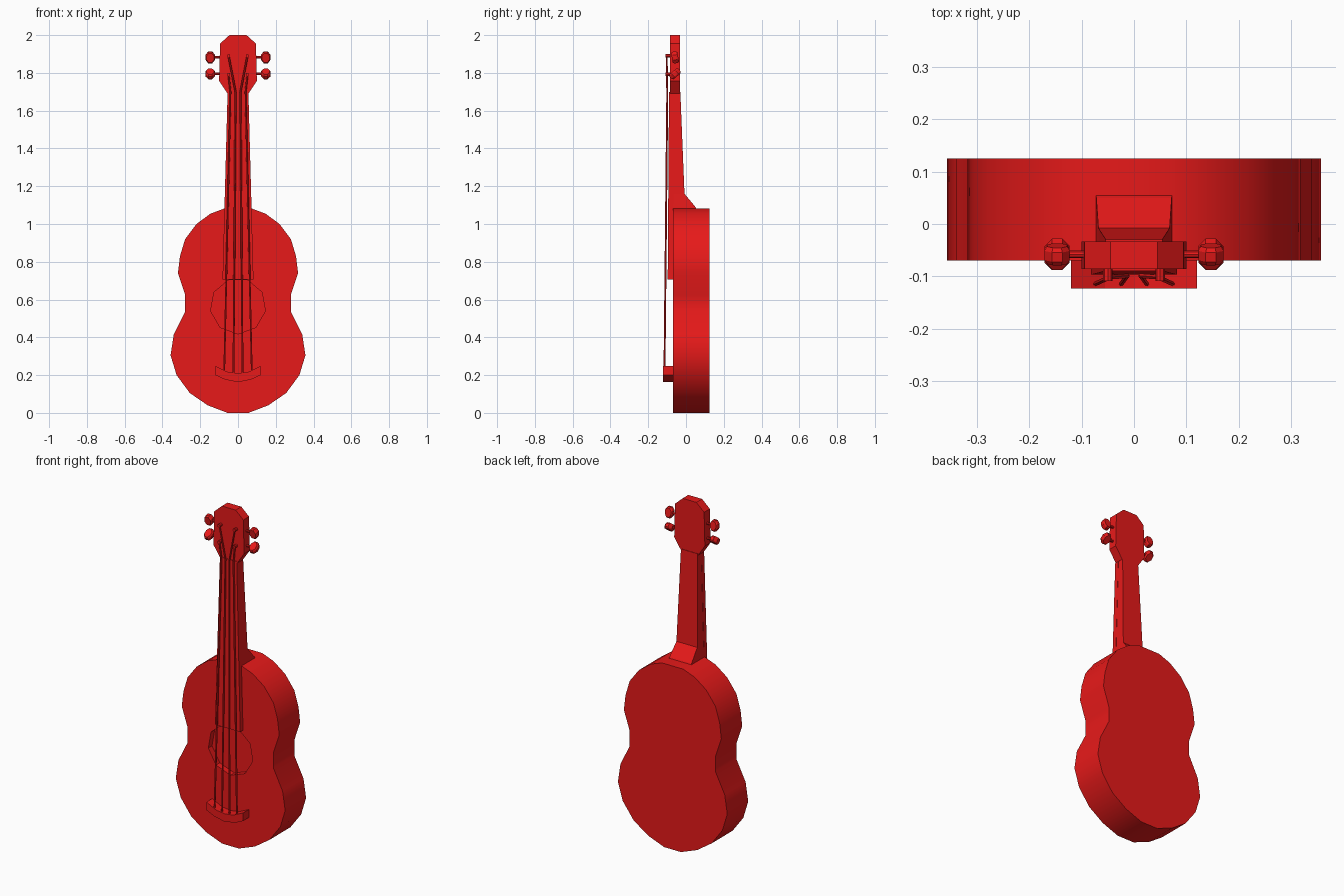
import bpy, bmesh, math
from mathutils import Vector, Matrix

if "Cube" in bpy.data.objects:
    bpy.data.objects.remove(bpy.data.objects["Cube"])

red = bpy.data.materials.new("red_paint")
red.diffuse_color = (0.8, 0.01, 0.01, 1)
red.use_nodes = True
red.node_tree.nodes["Principled BSDF"].inputs["Base Color"].default_value = red.diffuse_color


def finish(name, bm, smooth=None):
    bmesh.ops.recalc_face_normals(bm, faces=bm.faces)
    mesh = bpy.data.meshes.new(name)
    bm.to_mesh(mesh)
    bm.free()
    mesh.materials.append(red)
    ob = bpy.data.objects.new(name, mesh)
    bpy.context.collection.objects.link(ob)
    if smooth:
        bpy.ops.object.select_all(action='DESELECT')
        ob.select_set(True)
        bpy.context.view_layer.objects.active = ob
        bpy.ops.object.shade_smooth_by_angle(angle=math.radians(smooth))
    return ob


def loft(name, rings, smooth=None):
    bm = bmesh.new()
    loops = [[bm.verts.new(p) for p in ring] for ring in rings]
    n = len(loops[0])
    for a, b in zip(loops, loops[1:]):
        for i in range(n):
            bm.faces.new((a[i], a[(i + 1) % n], b[(i + 1) % n], b[i]))
    bm.faces.new(loops[0])
    bm.faces.new(loops[-1])
    return finish(name, bm, smooth)


def plate(name, outline, y0, y1, smooth=None):
    return loft(name, [[(x, y, z) for x, z in outline] for y in (y0, y1)], smooth)


def mirrored(half):
    return half + [(-x, z) for x, z in reversed(half) if x > 0]


def tapered(name, sections):
    return loft(name, [[(-w, f, z), (w, f, z), (w, b, z), (-w, b, z)]
                       for z, w, f, b in sections])


def rods(name, paths, radius, sides):
    bm = bmesh.new()
    for path in paths:
        for a, b in zip(path, path[1:]):
            a, b = Vector(a), Vector(b)
            d = b - a
            m = Matrix.Translation((a + b) / 2) @ d.to_track_quat('Z', 'Y').to_matrix().to_4x4()
            bmesh.ops.create_cone(bm, cap_ends=True, segments=sides, radius1=radius,
                                  radius2=radius, depth=d.length, matrix=m)
    return finish(name, bm)


# Body with waist
body = plate("body", mirrored([
    (0.055, 0), (0.16, 0.04), (0.255, 0.105), (0.325, 0.2), (0.357, 0.305),
    (0.34, 0.415), (0.28, 0.535), (0.28, 0.625), (0.318, 0.74), (0.307, 0.83),
    (0.28, 0.92), (0.22, 1.0), (0.145, 1.055), (0.07, 1.083)]), -0.07, 0.125, 35)

# Recessed nine-sided sound hole
hole = [(0.147 * math.sin(i * math.tau / 9), 0.565 - 0.147 * math.cos(i * math.tau / 9))
        for i in range(9)]
cutter = plate("sound_hole_cutter", hole, -0.12, -0.035)
cutter.hide_render = True
cut = body.modifiers.new("sound_hole", 'BOOLEAN')
cut.operation = 'DIFFERENCE'
cut.object = cutter
cut.solver = 'EXACT'
bpy.context.view_layer.objects.active = body
bpy.ops.object.modifier_apply(modifier=cut.name)
bpy.data.objects.remove(cutter)

# Fingerboard and neck with heel
tapered("fingerboard", [(0.705, 0.082, -0.097, -0.068), (1.7, 0.055, -0.09, -0.065)])
tapered("neck", [(1.07, 0.073, -0.07, 0.062), (1.09, 0.072, -0.07, 0.05),
                 (1.16, 0.068, -0.07, -0.008), (1.7, 0.054, -0.07, -0.03)])

# Headstock
plate("headstock", mirrored([(0.055, 1.69), (0.1, 1.757), (0.095, 1.955), (0.045, 2.0)]),
      -0.086, -0.033)

# Bridge
plate("bridge", mirrored([(0, 0.163), (0.07, 0.177), (0.12, 0.2), (0.12, 0.248),
                          (0.055, 0.217), (0, 0.21)]), -0.123, -0.068)

# Tuners: post, shaft and flat knob on each side
posts, shafts = [], []
for side in (-1, 1):
    for row, z, tilt in (("upper", 1.882, 10), ("lower", 1.795, -50)):
        post_z = z + (0.008 if row == "upper" else -0.003)
        posts.append([(side * 0.05, -0.08, post_z), (side * 0.05, -0.109, post_z)])
        shafts.append([(side * 0.09, -0.058, z), (side * 0.13, -0.058, z)])
        turn = Matrix.Translation((side * 0.147, -0.058, z)) @ Matrix.Rotation(math.radians(tilt), 4, 'X')
        rings = []
        for y, s in ((-0.017, 0.8), (-0.009, 1), (0.009, 1), (0.017, 0.8)):
            rings.append([turn @ Vector((0.026 * s * math.cos(a), y, 0.034 * s * math.sin(a)))
                          for a in ((i + 0.5) * math.tau / 8 for i in range(8))])
        loft(f"{row}_tuner_knob", rings)
rods("tuner_posts", posts, 0.009, 8)
rods("tuner_shafts", shafts, 0.007, 8)

# Four strings
strings = []
for side in (-1, 1):
    for low, nut, z in ((0.073, 0.04, 1.79), (0.024, 0.013, 1.89)):
        strings.append([(side * low, -0.114, 0.215), (side * nut, -0.099, 1.7),
                        (side * 0.05, -0.102, z)])
rods("strings", strings, 0.005, 6)
